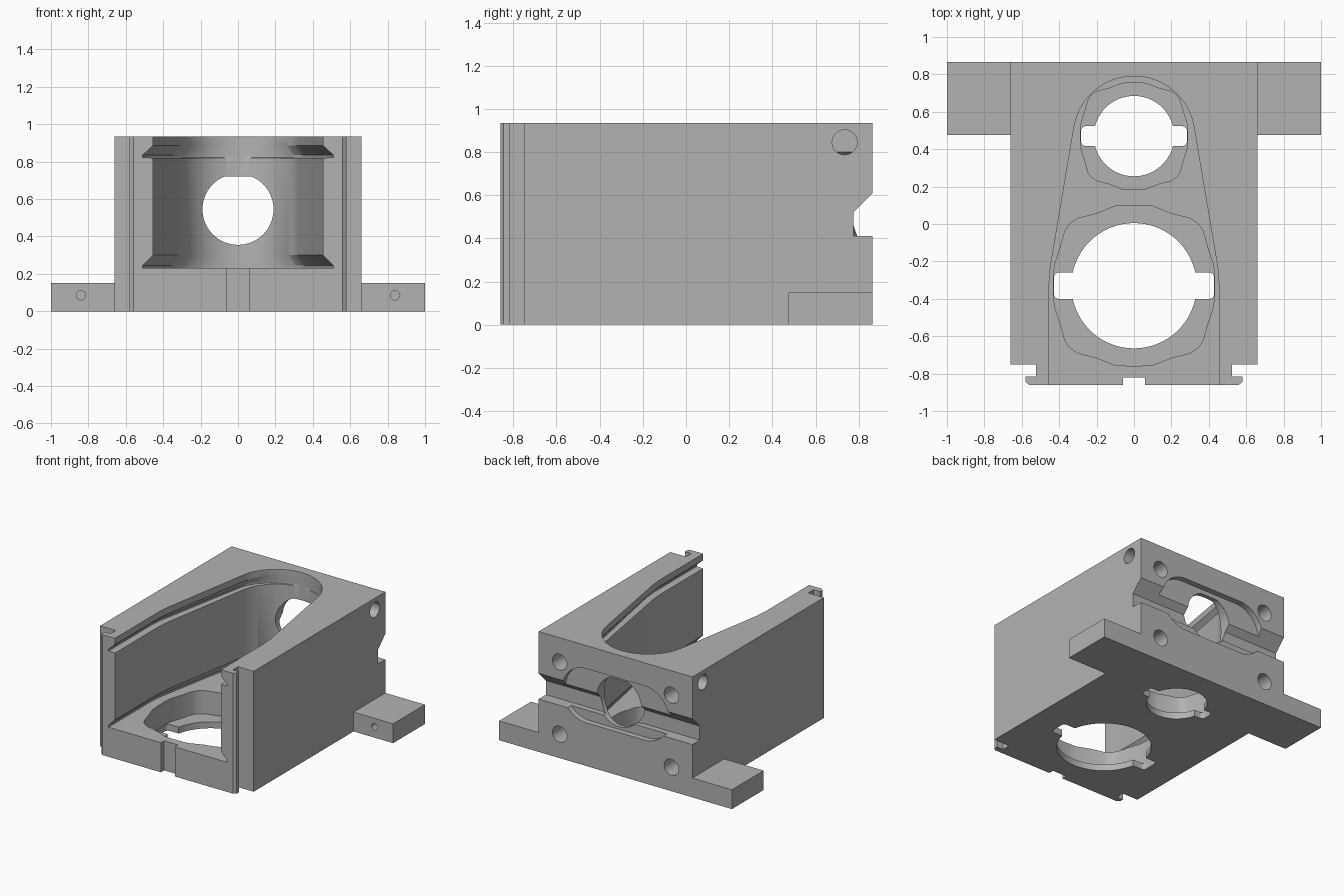
import bpy, bmesh, math
from mathutils import Matrix, Vector

old = bpy.data.objects.get("Cube")
if old:
    bpy.data.objects.remove(old, do_unlink=True)

grey = bpy.data.materials.new("plain grey")
grey.use_nodes = True
colour = (0.45, 0.45, 0.45, 1)
grey.diffuse_color = colour
grey.node_tree.nodes["Principled BSDF"].inputs["Base Color"].default_value = colour


def loft(name, rings):
    """Closed solid through matching rings of points."""
    bm = bmesh.new()
    loops = [[bm.verts.new(p) for p in ring] for ring in rings]
    n = len(loops[0])
    for a, b in zip(loops, loops[1:]):
        for i in range(n):
            j = (i + 1) % n
            bm.faces.new((a[i], a[j], b[j], b[i]))
    bm.faces.new(loops[0][::-1])
    bm.faces.new(loops[-1])
    bmesh.ops.recalc_face_normals(bm, faces=bm.faces)
    mesh = bpy.data.meshes.new(name)
    bm.to_mesh(mesh)
    bm.free()
    mesh.materials.append(grey)
    obj = bpy.data.objects.new(name, mesh)
    bpy.context.collection.objects.link(obj)
    return obj


def prism(name, outline, z0, z1):
    return loft(name, [[(x, y, z) for x, y in outline] for z in (z0, z1)])


def box(name, x0, x1, y0, y1, z0, z1):
    return prism(name, [(x0, y0), (x1, y0), (x1, y1), (x0, y1)], z0, z1)


def arc(cx, cy, r, a0, a1, n):
    return [(cx + r * math.cos(math.radians(a0 + (a1 - a0) * i / n)),
             cy + r * math.sin(math.radians(a0 + (a1 - a0) * i / n))) for i in range(n + 1)]


def circle(cx, cy, r, n=64):
    return arc(cx, cy, r, 0, 360, n)[:-1]


def along_y(name, outline, y0, y1):
    """Prism whose outline lies in x and z."""
    return loft(name, [[(x, y, z) for x, z in outline] for y in (y0, y1)])


def along_x(name, outline, x0, x1):
    """Prism whose outline lies in y and z."""
    return loft(name, [[(x, y, z) for y, z in outline] for x in (x0, x1)])


def combine(target, tool, operation="DIFFERENCE"):
    mod = target.modifiers.new("shape", "BOOLEAN")
    mod.operation = operation
    mod.solver = "EXACT"
    mod.object = tool
    bpy.context.view_layer.objects.active = target
    bpy.ops.object.modifier_apply(modifier=mod.name)
    bpy.data.objects.remove(tool, do_unlink=True)


def mirrored(half):
    return half + [(-x, y) for x, y in reversed(half)]


# Block with front rails and the small front notch
plan = [(0.06, -0.82), (0.06, -0.86), (0.56, -0.86), (0.58, -0.845), (0.58, -0.815),
        (0.525, -0.815), (0.525, -0.75), (0.66, -0.75), (0.66, 0.865)]
housing = prism("housing", mirrored(plan), 0, 0.935)

# Mounting ears
for s in (-1, 1):
    x0, x1 = sorted((s * 0.6, s))
    combine(housing, box("ear", x0, x1, 0.475, 0.865, 0, 0.15), "UNION")

# Rear channel, leaving a round wall around the cavity
channel = along_x("channel", [(0.9, 0.41), (0.775, 0.41), (0.775, 0.52), (0.9, 0.645)], -0.8, 0.8)
combine(channel, prism("wall", circle(0, 0.465, 0.355, 96), 0.2, 0.8))
combine(housing, channel)

# Rear oblong recess
oblong = arc(0.25, 0.545, 0.21, -90, 90, 24) + arc(-0.25, 0.545, 0.21, 90, 270, 24)
combine(housing, along_y("recess", oblong, 0.82, 0.95))

# Tapered cavity with undercut grooves at the floor and near the top
side = [(0.455, -0.95), (0.455, -0.33), (0.447, -0.23)]
cavity = side + arc(0, 0.465, 0.325, 10, 170, 47) + [(-x, y) for x, y in reversed(side)]
wide, narrow = 1.12, 1.0
levels = [(0.23, wide), (0.245, wide), (0.3, narrow), (0.82, narrow),
          (0.822, wide), (0.835, wide), (0.885, narrow), (1.0, narrow)]
combine(housing, loft("cavity", [[(x * k, y, z) for x, y in cavity] for z, k in levels]))

# Floor pockets, round openings and their side slots
quarter = [(0, 0.43), (0.1, 0.425), (0.2, 0.385), (0.3, 0.36), (0.345, 0.33), (0.37, 0.29),
           (0.395, 0.2), (0.425, 0.11), (0.43, 0.04)]
right = quarter + [(x, -y) for x, y in reversed(quarter)]
pocket = right + [(-x, y) for x, y in reversed(right) if x > 0]
for cy, scale, r, tab_x, tab_y in ((-0.33, 1, 0.335, 0.428, 0.07), (0.47, 0.663, 0.215, 0.283, 0.053)):
    combine(housing, prism("pocket", [(x * scale, cy + y * scale) for x, y in pocket], 0.05, 0.4))
    combine(housing, prism("opening", circle(0, cy, r), -0.1, 0.4))
    c = 0.025
    corner = arc(tab_x - c, cy - tab_y + c, c, -90, 0, 6) + arc(tab_x - c, cy + tab_y - c, c, 0, 90, 6)
    combine(housing, prism("slot", mirrored(corner), -0.1, 0.1))

# Rear window with a flat top
window = [(x, min(z, 0.72)) for x, z in circle(0, 0.545, 0.19)]
combine(housing, along_y("window", window, 0.5, 0.95))

# Screw holes: rear, sides and ears
for s in (-1, 1):
    for z in (0.185, 0.745):
        combine(housing, along_y("rear_hole", circle(s * 0.48, z, 0.062, 32), 0.6, 0.95))
    x0, x1 = sorted((s * 0.45, s * 0.8))
    combine(housing, along_x("side_hole", circle(0.735, 0.845, 0.058, 32), x0, x1))
    combine(housing, along_y("ear_hole", circle(s * 0.84, 0.085, 0.025, 24), 0.4, 0.7))

housing.data.materials.clear()
housing.data.materials.append(grey)
bpy.ops.object.select_all(action="DESELECT")
housing.select_set(True)
bpy.context.view_layer.objects.active = housing
bpy.ops.object.shade_smooth_by_angle(angle=math.radians(25))
